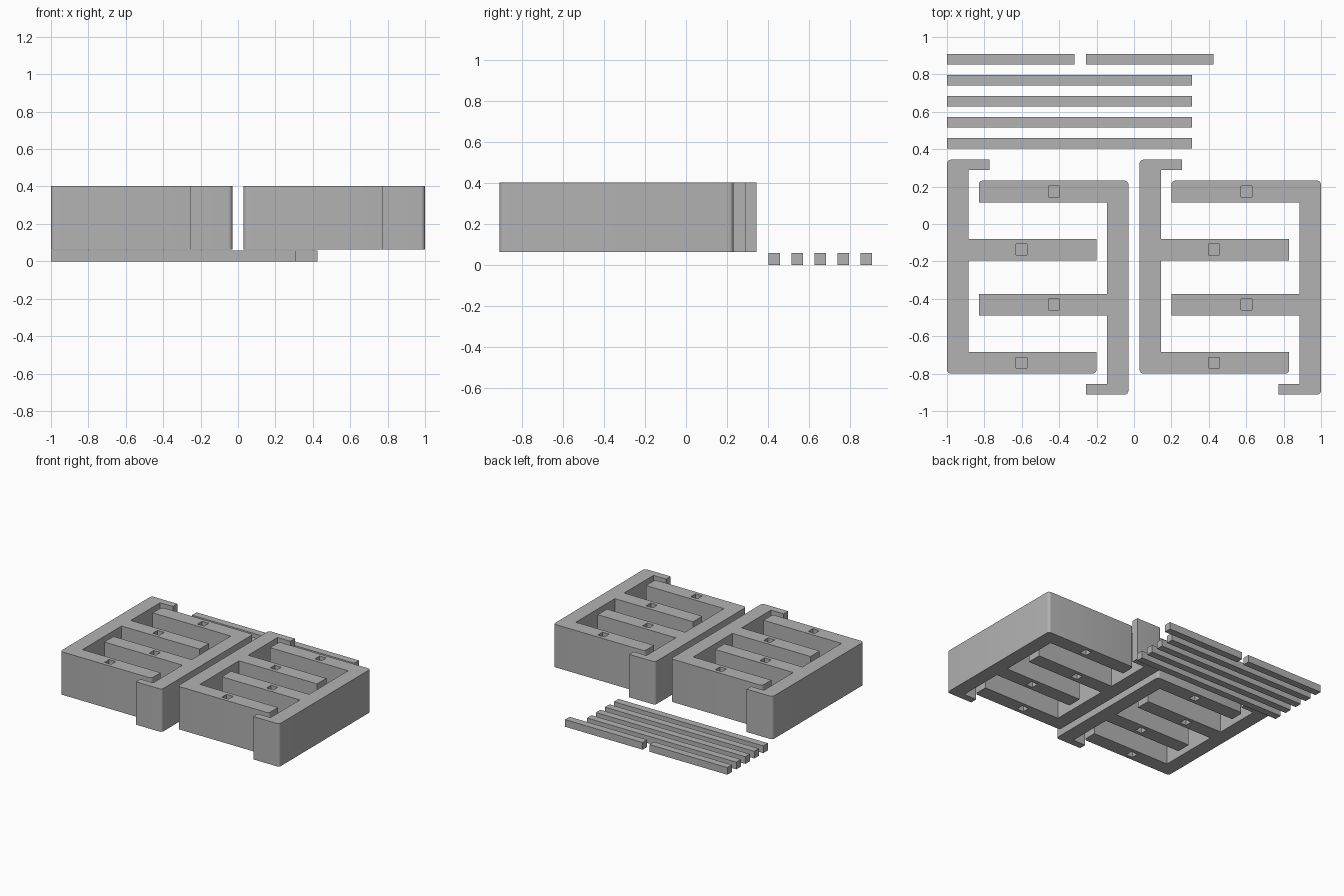
import bpy, bmesh, math
from mathutils import Vector, Matrix

if "Cube" in bpy.data.objects:
    bpy.data.objects.remove(bpy.data.objects["Cube"])

grey = bpy.data.materials.new("plain grey")
grey.diffuse_color = (0.45, 0.45, 0.45, 1)
grey.use_nodes = True
grey.node_tree.nodes["Principled BSDF"].inputs["Base Color"].default_value = grey.diffuse_color

Z0, Z1 = 0.062, 0.402      # underside and top of the combs
HOLE, DEPTH = 0.058, 0.11  # square dowel sockets
RADIUS = 0.022


def finish(bm, name):
    bmesh.ops.recalc_face_normals(bm, faces=bm.faces)
    me = bpy.data.meshes.new(name)
    bm.to_mesh(me)
    bm.free()
    me.materials.append(grey)
    ob = bpy.data.objects.new(name, me)
    bpy.context.collection.objects.link(ob)
    return ob


def add_box(bm, x0, x1, y0, y1, z0, z1):
    m = (Matrix.Translation(((x0 + x1) / 2, (y0 + y1) / 2, (z0 + z1) / 2))
         @ Matrix.Diagonal((x1 - x0, y1 - y0, z1 - z0, 1)))
    bmesh.ops.create_cube(bm, size=1, matrix=m)


# Comb outline: spine, two fingers and a short hook; third value marks a rounded corner
OUTLINE = [(-1, -0.80, 1), (-0.2, -0.80, 1), (-0.2, -0.684, 0), (-0.885, -0.684, 0),
           (-0.885, -0.195, 0), (-0.2, -0.195, 0), (-0.2, -0.079, 0), (-0.885, -0.079, 0),
           (-0.885, 0.288, 0), (-0.773, 0.288, 0), (-0.773, 0.344, 0), (-1, 0.344, 1)]
SOCKETS = [(-0.602, -0.137), (-0.602, -0.742)]
CENTRE = (-0.515, -0.284)


def rounded_outline():
    pts = []
    n = len(OUTLINE)
    for i, (x, y, r) in enumerate(OUTLINE):
        p = Vector((x, y))
        if not r:
            pts.append(p)
            continue
        a = (Vector(OUTLINE[i - 1][:2]) - p).normalized() * RADIUS
        b = (Vector(OUTLINE[(i + 1) % n][:2]) - p).normalized() * RADIUS
        for k in range(7):
            t = math.pi / 2 * k / 6
            pts.append(p + a * (1 - math.sin(t)) + b * (1 - math.cos(t)))
    return pts


def comb(name, dx, turned):
    def place(x, y):
        if turned:
            x, y = 2 * CENTRE[0] - x, 2 * CENTRE[1] - y
        return x + dx, y

    # Solid body
    bm = bmesh.new()
    face = bm.faces.new([bm.verts.new((*place(*p), Z0)) for p in rounded_outline()])
    ext = bmesh.ops.extrude_face_region(bm, geom=[face])
    bmesh.ops.translate(bm, vec=(0, 0, Z1 - Z0),
                        verts=[v for v in ext["geom"] if isinstance(v, bmesh.types.BMVert)])
    body = finish(bm, name)

    # Blind sockets in the top and underside of each finger
    bm = bmesh.new()
    h = HOLE / 2
    for s in SOCKETS:
        x, y = place(*s)
        for z0, z1 in ((Z1 - DEPTH, Z1 + 0.05), (Z0 - 0.05, Z0 + DEPTH)):
            add_box(bm, x - h, x + h, y - h, y + h, z0, z1)
    cutter = finish(bm, name + "_socket_cutter")
    cutter.hide_render = True
    cutter.hide_viewport = True
    mod = body.modifiers.new("sockets", 'BOOLEAN')
    mod.operation = 'DIFFERENCE'
    mod.solver = 'EXACT'
    mod.object = cutter

    # Smooth rounded corners, sharp elsewhere
    bpy.ops.object.select_all(action='DESELECT')
    body.select_set(True)
    bpy.context.view_layer.objects.active = body
    bpy.ops.object.shade_smooth_by_angle(angle=math.radians(30))


# Two pairs of interlocking combs
for side, dx in (("left", 0), ("right", 1.03)):
    comb(side + "_comb_outer", dx, False)
    comb(side + "_comb_inner", dx, True)

# Square dowels lying behind the combs
DOWELS = [(-1, 0.31, i) for i in range(4)] + [(-1, -0.318, 4), (-0.257, 0.424, 4)]
for i, (x0, x1, row) in enumerate(DOWELS):
    bm = bmesh.new()
    y = 0.403 + 0.1125 * row
    add_box(bm, x0, x1, y, y + 0.057, 0, 0.057)
    finish(bm, f"dowel_{i + 1}")
